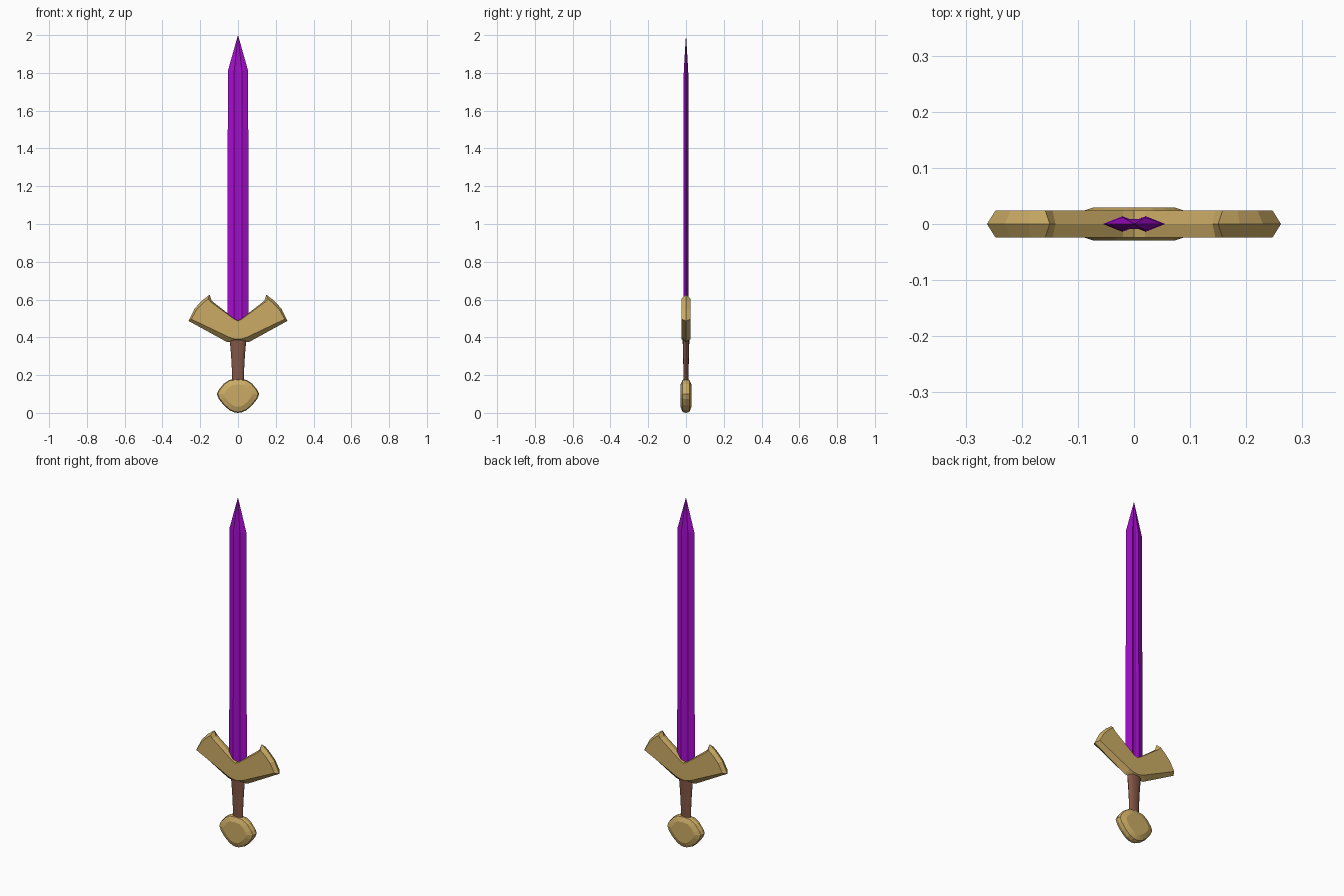
import bpy, bmesh, math

if "Cube" in bpy.data.objects:
    bpy.data.objects.remove(bpy.data.objects["Cube"])


def material(name, rgb):
    m = bpy.data.materials.new(name)
    m.diffuse_color = (*rgb, 1)
    m.use_nodes = True
    m.node_tree.nodes["Principled BSDF"].inputs["Base Color"].default_value = m.diffuse_color
    return m


GOLD = material("gold", (0.60, 0.41, 0.13))
PURPLE = material("purple", (0.38, 0.004, 0.62))
BROWN = material("brown", (0.23, 0.095, 0.06))


def loft(name, rings, mat, smooth=None):
    """Skin a stack of equal-length closed rings and cap both ends."""
    bm = bmesh.new()
    loops = [[bm.verts.new(p) for p in ring] for ring in rings]
    n = len(loops[0])
    for a, b in zip(loops, loops[1:]):
        for i in range(n):
            j = (i + 1) % n
            bm.faces.new((a[i], a[j], b[j], b[i]))
    bm.faces.new(loops[0][::-1])
    bm.faces.new(loops[-1])
    bmesh.ops.remove_doubles(bm, verts=bm.verts, dist=1e-5)
    bmesh.ops.recalc_face_normals(bm, faces=bm.faces)
    me = bpy.data.meshes.new(name)
    bm.to_mesh(me)
    bm.free()
    me.materials.append(mat)
    ob = bpy.data.objects.new(name, me)
    bpy.context.collection.objects.link(ob)
    if smooth:
        bpy.context.view_layer.objects.active = ob
        ob.select_set(True)
        bpy.ops.object.shade_smooth_by_angle(angle=math.radians(smooth))
        ob.select_set(False)
    return ob


def outline(half, y):
    """Mirror a right-hand half outline (top centre to bottom centre) in x."""
    pts = half + [(-x, z) for x, z in reversed(half) if x > 0]
    return [(x, y, z) for x, z in pts]


# Blade: fullered double-edged section, running straight and then to a point
half_sec = [(0.0, 0.009), (0.008, 0.009), (0.021, 0.014), (0.056, 0.0),
            (0.021, -0.014), (0.008, -0.009), (0.0, -0.009)]
section = half_sec + [(-x, y) for x, y in reversed(half_sec) if x > 0]
blade_rings = [[(x * s, y * t, z) for x, y in section]
               for z, s, t in ((0.43, 1, 1), (1.81, 0.96, 0.85), (2.0, 0.004, 0.02))]
loft("blade", blade_rings, PURPLE)

# Guard: swept-up wings with a ridge around the middle of their edge
face_half = [(0.0, 0.487), (0.02, 0.496), (0.145, 0.588), (0.158, 0.604), (0.185, 0.582),
             (0.22, 0.545), (0.247, 0.496), (0.05, 0.402), (0.025, 0.393), (0.0, 0.390)]
ridge_half = [(0.0, 0.490), (0.02, 0.500), (0.140, 0.594), (0.150, 0.626), (0.188, 0.597),
              (0.23, 0.552), (0.262, 0.487), (0.06, 0.376), (0.03, 0.374), (0.0, 0.374)]
loft("guard", [outline(face_half, -0.024), outline(ridge_half, 0), outline(face_half, 0.024)], GOLD)

# Grip: tapered oval handle with a slight waist
grip_rings = []
for z, rx, ry in ((0.16, 0.031, 0.013), (0.24, 0.033, 0.014), (0.31, 0.037, 0.016), (0.40, 0.045, 0.018)):
    grip_rings.append([(rx * math.cos(a), ry * math.sin(a), z)
                       for a in (math.tau * k / 12 for k in range(12))])
loft("grip", grip_rings, BROWN, 40)

# Pommel: rounded lobe with raised, bevelled front and back faces
pommel_half = [(0.0, 0.179), (0.045, 0.175), (0.075, 0.155), (0.102, 0.122), (0.112, 0.100),
               (0.102, 0.074), (0.075, 0.040), (0.045, 0.014), (0.020, 0.003), (0.0, 0.0)]
pommel_rings = []
for y, s in ((-0.029, 0.66), (-0.018, 0.95), (0, 1), (0.018, 0.95), (0.029, 0.66)):
    scaled = [(x * s, 0.095 + (z - 0.095) * s) for x, z in pommel_half]
    pommel_rings.append(outline(scaled, y))
loft("pommel", pommel_rings, GOLD)
